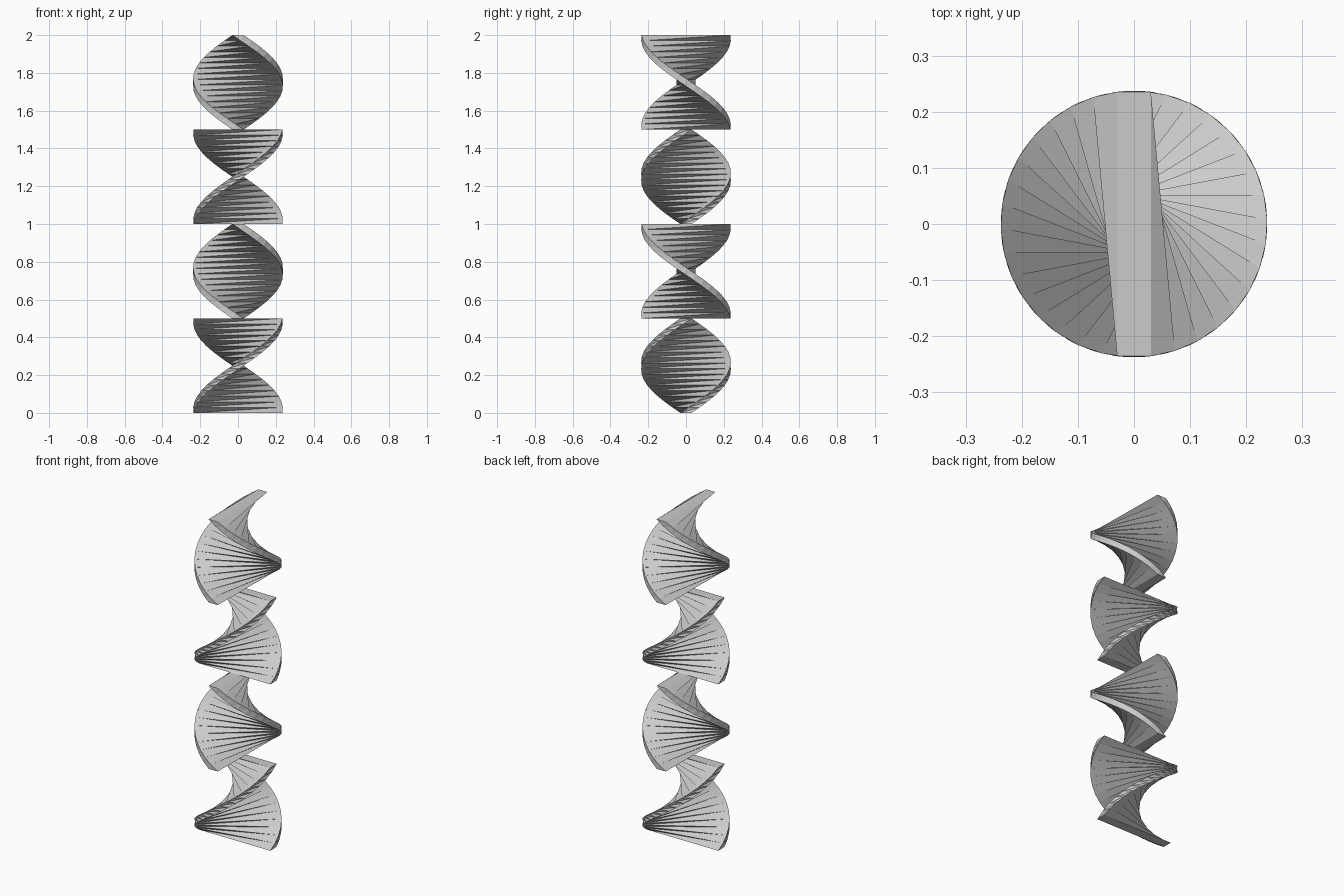
import bpy
import bmesh
from math import cos, sin, pi

# Sizes of one twisted blade
HALF_WIDTH = 0.2356
HALF_THICK = 0.03
HEIGHT = 0.5
STEPS = 17
COUNT = 4

cube = bpy.data.objects.get("Cube")
if cube:
    bpy.data.objects.remove(cube, do_unlink=True)

# Plain grey material
grey = bpy.data.materials.new("light_grey")
grey.use_nodes = True
colour = (0.6, 0.6, 0.6, 1.0)
grey.diffuse_color = colour
grey.node_tree.nodes["Principled BSDF"].inputs["Base Color"].default_value = colour


def section(bm, angle, z):
    """Rectangular cross-section, counter-clockwise, turned by angle."""
    c, s = cos(angle), sin(angle)
    corners = [(-1, -1), (1, -1), (1, 1), (-1, 1)]
    ring = []
    for i, j in corners:
        x, y = i * HALF_WIDTH, j * HALF_THICK
        ring.append(bm.verts.new((x * c - y * s, x * s + y * c, z)))
    return ring


def twisted_blade(name, base, start, turn):
    """Flat bar twisted by turn, with every side panel folded on its diagonal."""
    bm = bmesh.new()
    rings = [section(bm, start + turn * k / STEPS, HEIGHT * k / STEPS)
             for k in range(STEPS + 1)]
    for low, high in zip(rings, rings[1:]):
        for i in range(4):
            j = (i + 1) % 4
            bm.faces.new((low[i], low[j], high[j]))
            bm.faces.new((low[i], high[j], high[i]))
    # End caps
    bm.faces.new(rings[0][::-1])
    bm.faces.new(rings[-1])
    mesh = bpy.data.meshes.new(name)
    bm.to_mesh(mesh)
    bm.free()
    mesh.materials.append(grey)
    blade = bpy.data.objects.new(name, mesh)
    blade.location.z = base
    bpy.context.collection.objects.link(blade)


# Stack of blades, each crossing the last and twisting the other way
for n in range(COUNT):
    odd = n % 2
    twisted_blade(f"twisted_blade_{n + 1}", n * HEIGHT,
                  pi / 2 if odd else 0, -pi if odd else pi)
